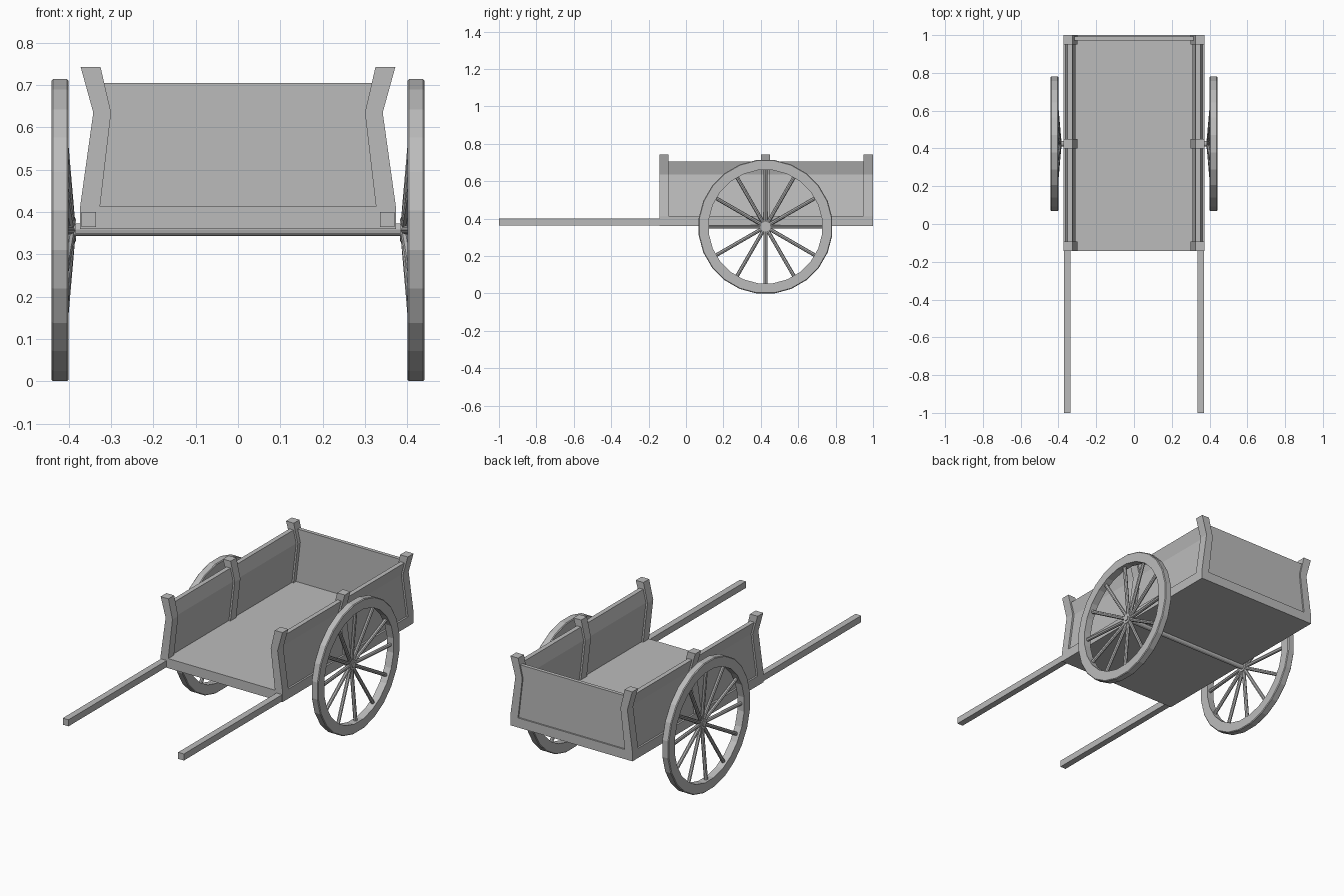
import bpy, bmesh, math
from mathutils import Vector

if "Cube" in bpy.data.objects:
    bpy.data.objects.remove(bpy.data.objects["Cube"])

GREY = (0.5, 0.5, 0.5, 1)
mat = bpy.data.materials.new("plain grey")
mat.use_nodes = True
mat.diffuse_color = GREY
mat.node_tree.nodes["Principled BSDF"].inputs["Base Color"].default_value = GREY

AXLE_Y, AXLE_Z = 0.425, 0.358
FRONT, BACK = -0.143, 1.0
FLOOR_LOW, FLOOR_TOP, BEND, WALL_TOP, POST_TOP = 0.36, 0.413, 0.635, 0.705, 0.743


def finish(name, bm):
    bmesh.ops.recalc_face_normals(bm, faces=bm.faces)
    mesh = bpy.data.meshes.new(name)
    bm.to_mesh(mesh)
    bm.free()
    mesh.materials.append(mat)
    obj = bpy.data.objects.new(name, mesh)
    bpy.context.collection.objects.link(obj)
    return obj


def prism(name, outline, y0, y1):
    """Extrude an (x, z) outline along y."""
    bm = bmesh.new()
    face = bm.faces.new([bm.verts.new((x, y0, z)) for x, z in outline])
    out = bmesh.ops.extrude_face_region(bm, geom=[face])["geom"]
    moved = [v for v in out if isinstance(v, bmesh.types.BMVert)]
    bmesh.ops.translate(bm, verts=moved, vec=(0, y1 - y0, 0))
    return finish(name, bm)


def box(name, x0, x1, y0, y1, z0, z1):
    return prism(name, [(x0, z0), (x1, z0), (x1, z1), (x0, z1)], y0, y1)


def add_rod(bm, a, b, radius, sides):
    """Add a capped cylinder from a to b."""
    a, b = Vector(a), Vector(b)
    out = bmesh.ops.create_cone(bm, cap_ends=True, segments=sides, radius1=radius,
                                radius2=radius, depth=(b - a).length)
    turn = (b - a).to_track_quat("Z", "Y")
    for v in out["verts"]:
        v.co = turn @ v.co + (a + b) / 2


def lean(z, low, mid, high):
    """Sideways position of the bent wall profile at height z."""
    if z < BEND:
        return low + (mid - low) * (z - FLOOR_TOP) / (BEND - FLOOR_TOP)
    return mid + (high - mid) * (z - BEND) / (POST_TOP - BEND)


def outer(z):
    return lean(z, 0.373, 0.342, 0.372)


def inner(z):
    return lean(z, 0.326, 0.300, 0.325)


def bent_outline(side, top, inset):
    heights = (FLOOR_TOP, BEND, top)
    points = [(outer(z) - inset, z) for z in heights]
    points += [(inner(z) + inset, z) for z in reversed(heights)]
    return [(side * x, z) for x, z in points]


def wheel(name, side):
    # Rim: chamfered section swept round the axle, then the spokes and hub
    bm = bmesh.new()
    x0, x1, r0, r1, c = 0.40, 0.441, 0.305, 0.36, 0.004
    section = [(x0, r0), (x1, r0), (x1, r1 - c), (x1 - c, r1), (x0 + c, r1), (x0, r1 - c)]
    steps = 24
    rings = []
    for i in range(steps):
        a = (i + 0.5) * math.tau / steps
        rings.append([bm.verts.new((x, r * math.cos(a), r * math.sin(a))) for x, r in section])
    for i in range(steps):
        here, there = rings[i], rings[(i + 1) % steps]
        for j in range(len(section)):
            k = (j + 1) % len(section)
            bm.faces.new((here[j], here[k], there[k], there[j]))
    for i in range(12):
        a = i * math.tau / 12
        y, z = math.cos(a), math.sin(a)
        add_rod(bm, (0.394, 0.01 * y, 0.01 * z), (0.42, 0.31 * y, 0.31 * z), 0.01, 8)
    add_rod(bm, (0.383, 0, 0), (0.408, 0, 0), 0.027, 16)
    for v in bm.verts:
        v.co = (side * v.co.x, v.co.y + AXLE_Y, v.co.z + AXLE_Z)
    low = min(v.co.z for v in bm.verts)
    bmesh.ops.translate(bm, verts=bm.verts, vec=(0, 0, -low))
    return finish(name, bm)


# Cart bed and tailboard
box("floor", -0.373, 0.373, FRONT, BACK, FLOOR_LOW, FLOOR_TOP)
right_edge = [(inner(z) + 0.01, z) for z in (FLOOR_TOP, BEND, WALL_TOP)]
left_edge = [(-x, z) for x, z in reversed(right_edge)]
prism("tailboard", right_edge + left_edge, 0.972, 0.992)

# Axle
bm = bmesh.new()
add_rod(bm, (-0.412, AXLE_Y, AXLE_Z), (0.412, AXLE_Y, AXLE_Z), 0.015, 12)
finish("axle", bm)

# Mirrored side parts
for label, side in (("left", 1), ("right", -1)):
    prism(label + "_side_board", bent_outline(side, WALL_TOP, 0.01), FRONT + 0.01, BACK - 0.01)
    for place, y in (("front", FRONT), ("middle", AXLE_Y - 0.025), ("rear", BACK - 0.05)):
        prism(f"{label}_{place}_post", bent_outline(side, POST_TOP, 0), y, y + 0.05)
    x0, x1 = sorted((side * 0.335, side * 0.37))
    box(label + "_shaft", x0, x1, -1.0, FRONT + 0.01, 0.364, 0.4)
    wheel(label + "_wheel", side)
